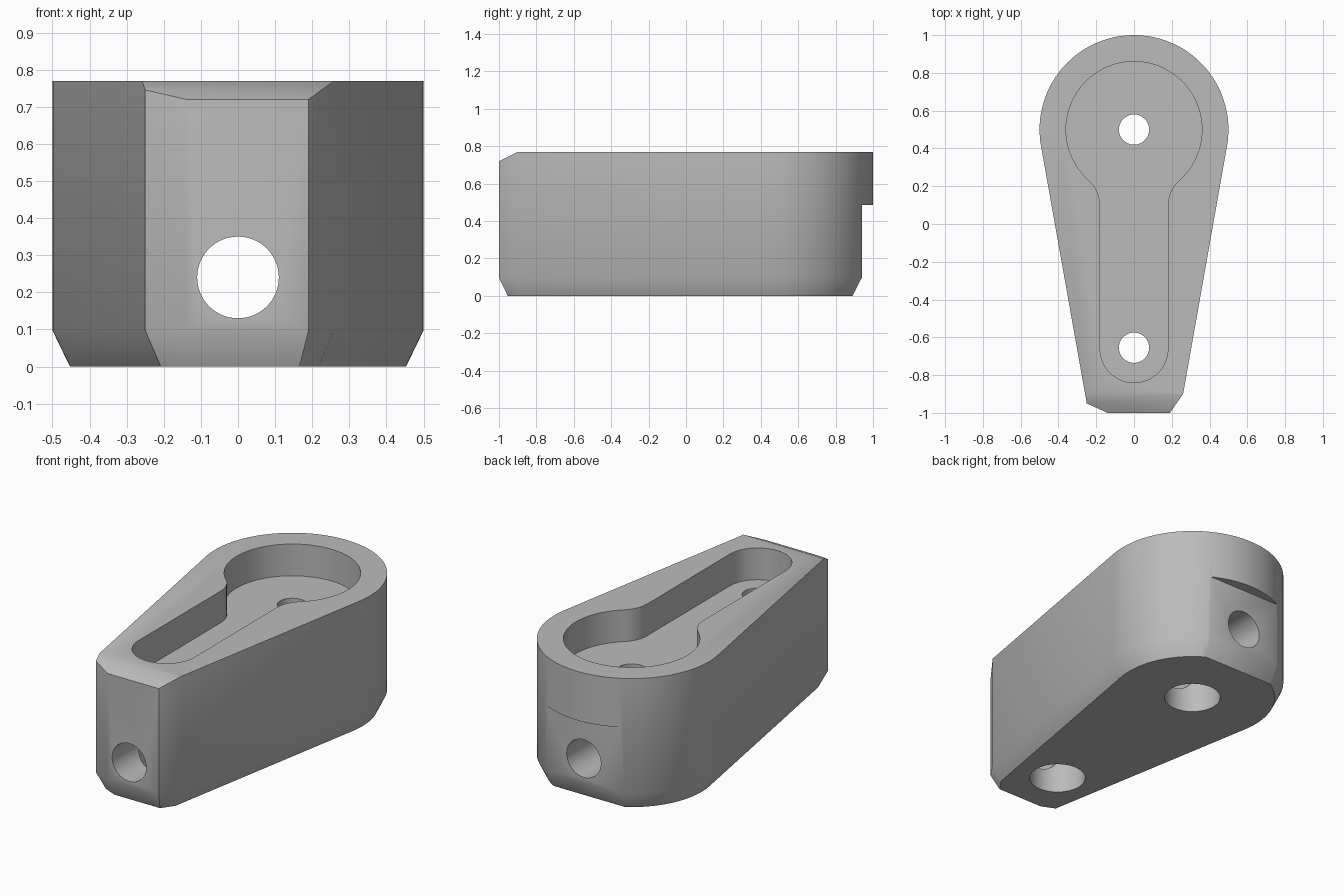
import bpy, bmesh, math
from mathutils import Vector

if "Cube" in bpy.data.objects:
    bpy.data.objects.remove(bpy.data.objects["Cube"])

HEIGHT = 0.77
HEAD = Vector((0, 0.5))       # centre of the rounded end
FOOT = Vector((0, -0.655))    # centre of the narrow end's hole


def arc(centre, radius, start, end, steps):
    """Points along an arc, angles in degrees."""
    return [Vector((centre[0] + radius * math.cos(math.radians(start + (end - start) * i / steps)),
                    centre[1] + radius * math.sin(math.radians(start + (end - start) * i / steps))))
            for i in range(steps + 1)]


def inset(points, d):
    """Mitred inward offset of a counter-clockwise outline."""
    result = []
    for i, p in enumerate(points):
        a = (p - points[i - 1]).normalized()
        b = (points[(i + 1) % len(points)] - p).normalized()
        na, nb = Vector((-a.y, a.x)), Vector((-b.y, b.x))
        result.append(p + (na + nb) * d / (1 + na.dot(nb)))
    return result


def loft(name, rings):
    """Closed solid through rings of 3D points."""
    bm = bmesh.new()
    loops = [[bm.verts.new(p) for p in ring] for ring in rings]
    n = len(loops[0])
    for low, high in zip(loops, loops[1:]):
        for i in range(n):
            j = (i + 1) % n
            bm.faces.new((low[i], low[j], high[j], high[i]))
    bm.faces.new(loops[0][::-1])
    bm.faces.new(loops[-1])
    bmesh.ops.recalc_face_normals(bm, faces=bm.faces)
    mesh = bpy.data.meshes.new(name)
    bm.to_mesh(mesh)
    bm.free()
    ob = bpy.data.objects.new(name, mesh)
    bpy.context.collection.objects.link(ob)
    return ob


def upright(name, outline, z0, z1):
    return loft(name, [[(p[0], p[1], z) for p in outline] for z in (z0, z1)])


def crosswise(name, profile):
    """Solid with a y-z profile, running along x."""
    return loft(name, [[(x, y, z) for y, z in profile] for x in (-0.8, 0.8)])


def circle(centre, radius):
    return arc(centre, radius, 0, 360, 64)[:-1]


def tangent_angle(point, side):
    v = Vector(point) - HEAD
    return math.degrees(math.atan2(v.y, v.x) + side * math.acos(0.5 / v.length))


# Body: teardrop outline with a chamfered foot
right, left = (0.26, -0.9), (-0.25, -0.95)
a0 = tangent_angle(right, 1)
a1 = tangent_angle(left, -1) + 360
outline = [Vector(left), Vector((-0.14, -1)), Vector((0.19, -1)), Vector(right)]
outline += arc(HEAD, 0.5, a0, a1, 72)
body = loft("arm_body", [[(p.x, p.y, z) for p in ring] for ring, z in
                         ((inset(outline, 0.047), 0), (outline, 0.097), (outline, HEIGHT))])

# Keyhole pocket outline: slot end, fillet, round end, fillet
fx, fy, fr = 0.354, 0.1, 0.174
turn = math.degrees(math.atan2(HEAD.y - fy, fx))
keyhole = arc((0, -0.66), 0.18, 180, 360, 32)
keyhole += arc((fx, fy), fr, 180, 180 - turn, 10)
keyhole += arc(HEAD, 0.36, -turn, 180 + turn, 64)[1:-1]
keyhole += arc((-fx, fy), fr, turn, 0, 10)

# Cutters: pocket, flat on the back, front top bevel, bores
cutters = [
    upright("pocket", keyhole, 0.585, 1),
    crosswise("back_flat", [(0.84, -0.097), (1.2, -0.097), (1.2, 0.485), (0.94, 0.485), (0.94, 0.097)]),
    crosswise("front_bevel", [(-1.2, 0.62), (-0.8, 0.82), (-0.8, 1), (-1.2, 1)]),
    loft("long_bore", [[(p.x, y, p.y) for p in circle((0, 0.24), 0.11)] for y in (-1.2, 1.2)]),
]
for centre in (HEAD, FOOT):
    cutters.append(upright("wide_hole", circle(centre, 0.153), -0.2, 0.42))
    cutters.append(upright("small_hole", circle(centre, 0.08), 0.3, 0.8))

bpy.context.view_layer.objects.active = body
body.select_set(True)
for cutter in cutters:
    mod = body.modifiers.new(cutter.name, 'BOOLEAN')
    mod.operation, mod.solver, mod.object = 'DIFFERENCE', 'EXACT', cutter
    bpy.ops.object.modifier_apply(modifier=mod.name)
    bpy.data.objects.remove(cutter)

# Colour and shading
grey = bpy.data.materials.new("grey")
grey.diffuse_color = (0.5, 0.5, 0.5, 1)
grey.use_nodes = True
grey.node_tree.nodes["Principled BSDF"].inputs["Base Color"].default_value = grey.diffuse_color
body.data.materials.clear()
body.data.materials.append(grey)
bpy.ops.object.shade_smooth_by_angle(angle=math.radians(30))
